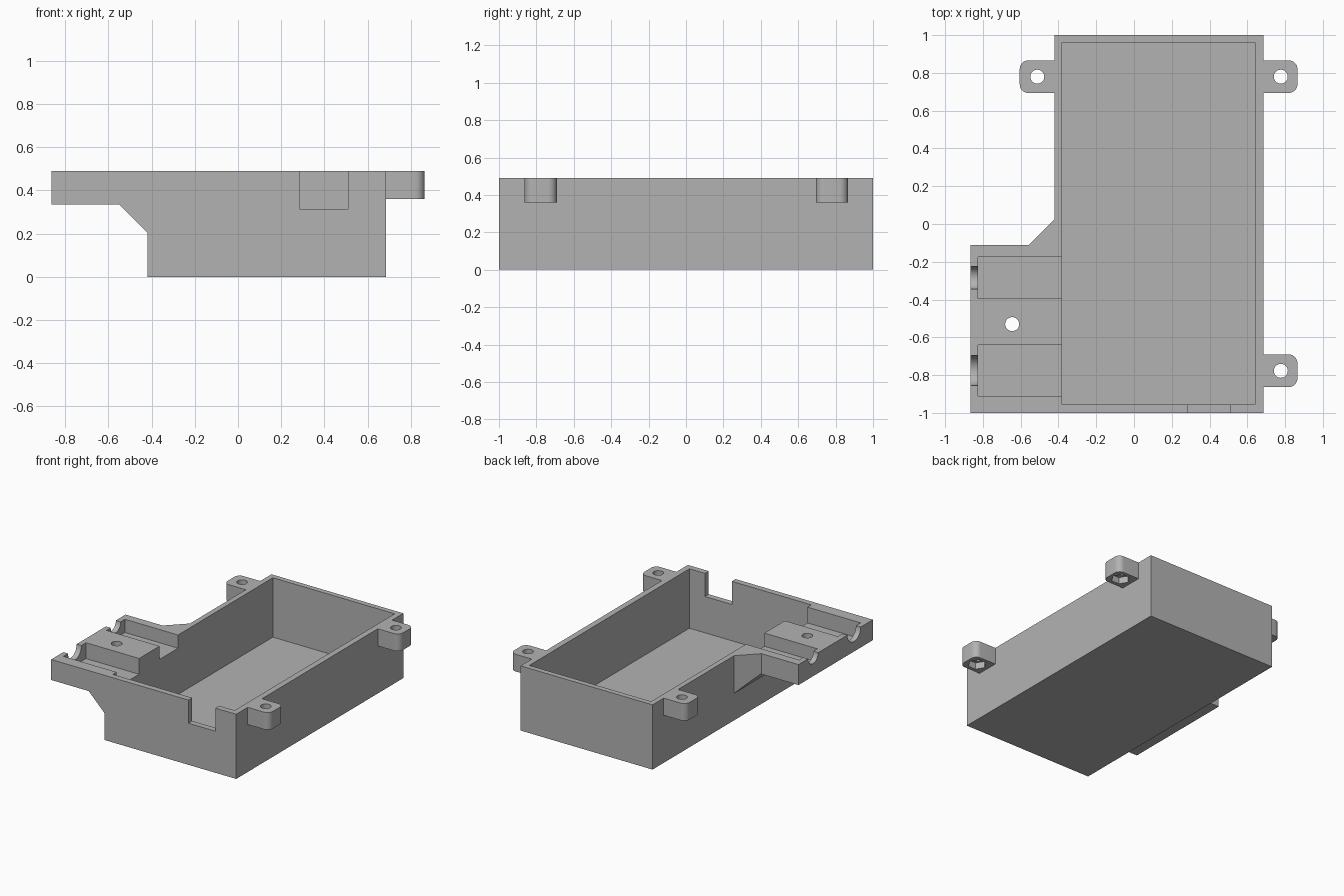
import bpy
import bmesh
from math import cos, sin, pi, radians
from mathutils import Vector

if "Cube" in bpy.data.objects:
    bpy.data.objects.remove(bpy.data.objects["Cube"])

TOP = 0.49        # height of the open rim
OVER = 0.6        # cutters rise past the rim

grey = bpy.data.materials.new("plain grey")
grey.use_nodes = True
colour = (0.45, 0.45, 0.45, 1)
grey.diffuse_color = colour
grey.node_tree.nodes["Principled BSDF"].inputs["Base Color"].default_value = colour


def prism(name, outline, low, high, axis="z"):
    """Extrude a flat outline along one axis."""
    place = {"x": lambda a, b, t: (t, a, b),
             "y": lambda a, b, t: (a, t, b),
             "z": lambda a, b, t: (a, b, t)}[axis]
    bm = bmesh.new()
    base = bm.faces.new([bm.verts.new(place(a, b, low)) for a, b in outline])
    new = bmesh.ops.extrude_face_region(bm, geom=[base])["geom"]
    step = Vector(place(0, 0, high - low))
    bmesh.ops.translate(bm, vec=step, verts=[v for v in new if isinstance(v, bmesh.types.BMVert)])
    bmesh.ops.recalc_face_normals(bm, faces=bm.faces)
    mesh = bpy.data.meshes.new(name)
    bm.to_mesh(mesh)
    bm.free()
    mesh.materials.append(grey)
    obj = bpy.data.objects.new(name, mesh)
    bpy.context.collection.objects.link(obj)
    return obj


def box(name, x0, x1, y0, y1, z0, z1):
    return prism(name, [(x0, y0), (x1, y0), (x1, y1), (x0, y1)], z0, z1)


def ring(a, b, radius, sides=32):
    return [(a + radius * cos(2 * pi * i / sides), b + radius * sin(2 * pi * i / sides))
            for i in range(sides)]


def activate(obj):
    bpy.ops.object.select_all(action="DESELECT")
    obj.select_set(True)
    bpy.context.view_layer.objects.active = obj


def combine(obj, other, operation="DIFFERENCE"):
    activate(obj)
    mod = obj.modifiers.new("combine", "BOOLEAN")
    mod.operation = operation
    mod.solver = "EXACT"
    mod.object = other
    bpy.ops.object.modifier_apply(modifier=mod.name)
    bpy.data.objects.remove(other)


def finish(obj):
    activate(obj)
    bpy.ops.object.shade_smooth_by_angle(angle=radians(30))


def screw_hole(obj, x, y, bottom, recess):
    """Through hole with a hexagonal nut recess underneath."""
    combine(obj, prism("hole_cutter", ring(x, y, 0.037), 0.1, OVER))
    combine(obj, prism("nut_cutter", ring(x, y, 0.066, 6), bottom - 0.1, bottom + recess))


# Side shelf: plan outline with an angled shoulder, sloped underneath
shelf = prism("shelf", [(-0.865, -1), (-0.40, -1), (-0.40, 0.045), (-0.555, -0.11),
                        (-0.865, -0.11)], 0.1, TOP)
combine(shelf, prism("slope_cutter", [(-1, 0.335), (-0.55, 0.335), (-0.3, 0.085), (-0.3, 0),
                                      (-1, 0)], -1.2, 0.3, "y"))

# Open tray joined to the shelf, then hollowed
tray = box("tray", -0.42, 0.685, -1, 1, 0, TOP)
combine(tray, shelf, "UNION")
combine(tray, box("cavity_cutter", -0.38, 0.64, -0.955, 0.96, 0.04, OVER))

# Notch in the front wall
combine(tray, box("notch_cutter", 0.285, 0.51, -1.1, -0.9, 0.315, OVER))

# Connector channels in the shelf, each with a round cable mouth
for y0, y1, depth, radius in ((-0.395, -0.175, 0.10, 0.06), (-0.91, -0.64, 0.12, 0.08)):
    combine(tray, box("channel_cutter", -0.825, -0.3, y0, y1, TOP - depth, OVER))
    combine(tray, prism("mouth_cutter", ring((y0 + y1) / 2, TOP, radius), -0.95, -0.8, "x"))

screw_hole(tray, -0.645, -0.53, 0.335, 0.05)
finish(tray)


# Screw ears with rounded outer corners
def ear(name, wall, side, y, length):
    half, r = 0.086, 0.045
    outline = [(wall, y - half)]
    for sign, start in ((-1, -pi / 2), (1, 0)):
        for i in range(9):
            t = start + i * pi / 16
            outline.append((wall + side * (length - r + r * cos(t)),
                            y + sign * (half - r) + r * sin(t)))
    outline.append((wall, y + half))
    obj = prism(name, outline, 0.36, TOP)
    screw_hole(obj, wall + side * 0.092, y, 0.36, 0.05)
    finish(obj)


ear("left_back_ear", 0.685, 1, 0.78, 0.18)
ear("left_front_ear", 0.685, 1, -0.777, 0.18)
ear("right_back_ear", -0.42, -1, 0.78, 0.185)
